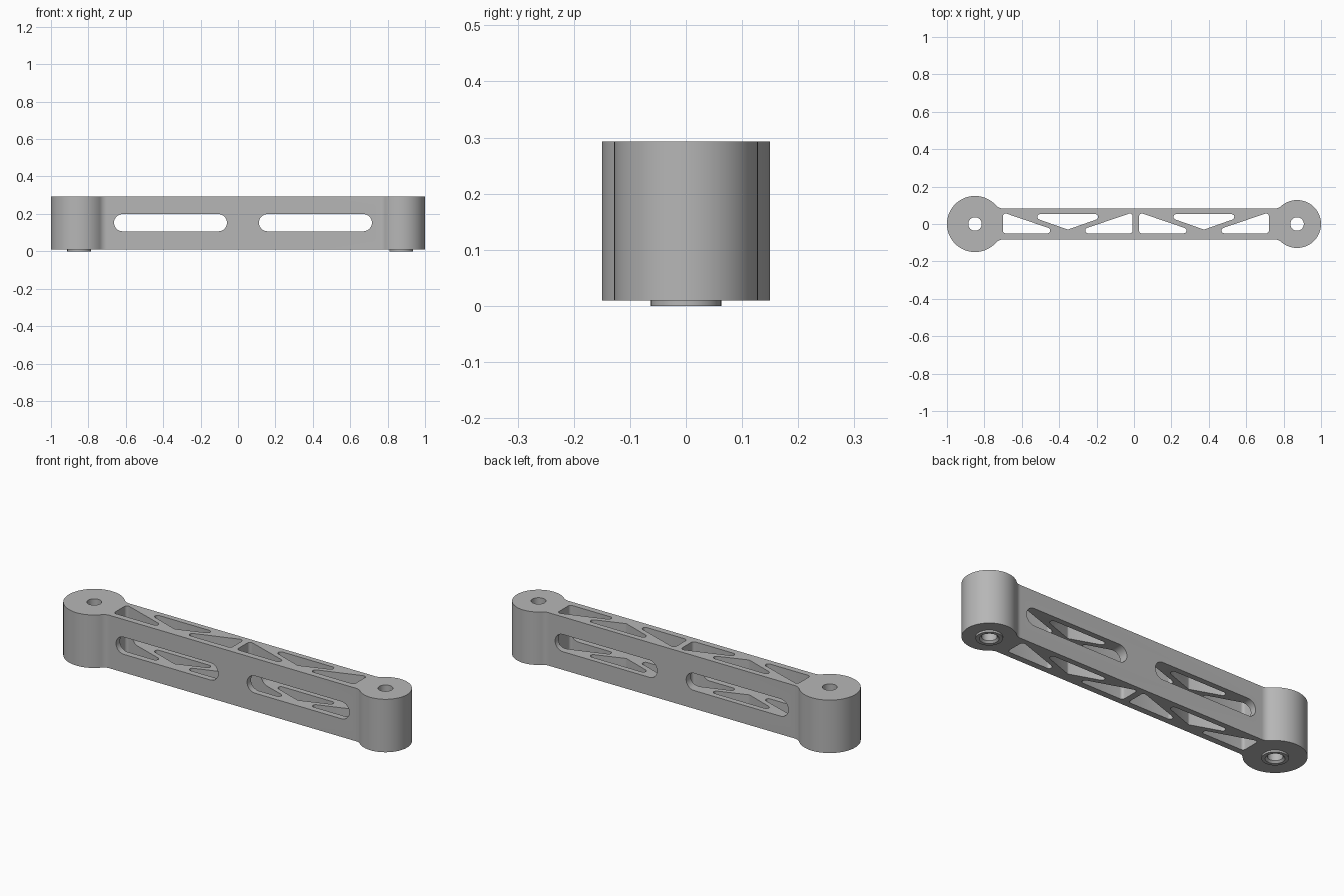
import bpy, bmesh
from math import pi, sin, cos, atan2, sqrt
from mathutils import Vector, Matrix

cube = bpy.data.objects.get("Cube")
if cube:
    bpy.data.objects.remove(cube, do_unlink=True)

BOTTOM, TOP = 0.01, 0.293
BAR = 0.083            # half width of the bar
FILLET = 0.05
LEFT_X, LEFT_R = -0.85, 0.15
RIGHT_X, RIGHT_R = 0.872, 0.128
HOLE_R, BOSS_R = 0.036, 0.063

metal = bpy.data.materials.new("machined grey")
metal.use_nodes = True
grey = (0.47, 0.47, 0.47, 1)
metal.diffuse_color = grey
metal.node_tree.nodes["Principled BSDF"].inputs["Base Color"].default_value = grey


def arc(cx, cy, r, a0, a1, n):
    return [Vector((cx + r * cos(a0 + (a1 - a0) * i / n),
                    cy + r * sin(a0 + (a1 - a0) * i / n))) for i in range(n + 1)]


def rounded(corners, r, n=6):
    """Round the corners of a counter-clockwise convex polygon."""
    pts = []
    for i, p in enumerate(corners):
        u = (p - corners[i - 1]).normalized()
        v = (corners[(i + 1) % len(corners)] - p).normalized()
        turn = atan2(u.x * v.y - u.y * v.x, u.dot(v))
        n0, n1 = Vector((u.y, -u.x)), Vector((v.y, -v.x))
        centre = p - (n0 + n1) * r / (1 + n0.dot(n1))
        a0 = atan2(n0.y, n0.x)
        pts += arc(centre.x, centre.y, r, a0, a0 + turn, n)
    return pts


def add_object(name, bm):
    bmesh.ops.recalc_face_normals(bm, faces=bm.faces)
    mesh = bpy.data.meshes.new(name)
    bm.to_mesh(mesh)
    bm.free()
    mesh.materials.append(metal)
    ob = bpy.data.objects.new(name, mesh)
    bpy.context.collection.objects.link(ob)
    return ob


def add_prism(bm, pts, z0, z1, matrix=Matrix()):
    face = bm.faces.new([bm.verts.new((p.x, p.y, z0)) for p in pts])
    ext = bmesh.ops.extrude_face_region(bm, geom=[face], use_keep_orig=True)
    verts = [g for g in ext["geom"] if isinstance(g, bmesh.types.BMVert)]
    bmesh.ops.translate(bm, verts=verts, vec=(0, 0, z1 - z0))
    bmesh.ops.transform(bm, verts=verts + list(face.verts), matrix=matrix)


def smooth(ob):
    bpy.ops.object.select_all(action="DESELECT")
    ob.select_set(True)
    bpy.context.view_layer.objects.active = ob
    bpy.ops.object.shade_smooth_by_angle(angle=0.5)


# Link body: two round ends blended into a straight bar
y = BAR + FILLET
dl = sqrt((LEFT_R + FILLET) ** 2 - y * y)
dr = sqrt((RIGHT_R + FILLET) ** 2 - y * y)
a, b = atan2(y, dl), atan2(y, dr)
half = arc(LEFT_X, 0, LEFT_R, pi, 2 * pi - a, 32)
half += arc(LEFT_X + dl, -y, FILLET, pi - a, pi / 2, 10)
half += arc(RIGHT_X - dr, -y, FILLET, pi / 2, b, 10)
half += arc(RIGHT_X, 0, RIGHT_R, b - pi, 0, 32)
outline = half + [Vector((p.x, -p.y)) for p in reversed(half[1:-1])]
bm = bmesh.new()
add_prism(bm, outline, BOTTOM, TOP)
body = add_object("link_body", bm)

# Vertical cutouts: bolt holes and triangular truss pockets
bm = bmesh.new()
for x in (LEFT_X, RIGHT_X):
    add_prism(bm, arc(x, 0, HOLE_R, 0, 2 * pi, 48)[:-1], -0.1, 0.4)
for x in (-0.354, 0.374):
    end = [Vector((0.347, -0.05)), Vector((0.347, 0.062)), Vector((0.018, -0.05))]
    other = [Vector((-p.x, p.y)) for p in reversed(end)]
    middle = [Vector((-0.235, 0.053)), Vector((0, -0.03)), Vector((0.235, 0.053))]
    for tri in (end, other, middle):
        add_prism(bm, rounded([p + Vector((x, 0)) for p in tri], 0.015), -0.1, 0.4)
truss_cutter = add_object("truss_cutter", bm)

# Long round-ended slots through the sides
bm = bmesh.new()
for x in (-0.361, 0.414):
    slot = arc(x + 0.256, 0.153, 0.046, -pi / 2, pi / 2, 16)
    slot += arc(x - 0.256, 0.153, 0.046, pi / 2, 3 * pi / 2, 16)
    add_prism(bm, slot, -0.3, 0.3, Matrix.Rotation(pi / 2, 4, "X"))
slot_cutter = add_object("slot_cutter", bm)

bpy.context.view_layer.objects.active = body
for cutter in (truss_cutter, slot_cutter):
    cutter.hide_render = True
    mod = body.modifiers.new(cutter.name, "BOOLEAN")
    mod.operation, mod.solver, mod.object = "DIFFERENCE", "EXACT", cutter
    bpy.ops.object.modifier_apply(modifier=mod.name)
    bpy.data.objects.remove(cutter, do_unlink=True)
smooth(body)

# Chamfered spacer rings under each end
for name, x in (("right_boss", LEFT_X), ("left_boss", RIGHT_X)):
    bm = bmesh.new()
    profile = [(BOSS_R, BOTTOM), (BOSS_R, 0), (0.046, 0), (HOLE_R, BOTTOM)]
    verts = [bm.verts.new((x + r, 0, z)) for r, z in profile]
    edges = [bm.edges.new(pair) for pair in zip(verts, verts[1:])]
    bmesh.ops.spin(bm, geom=verts + edges, cent=(x, 0, 0), axis=(0, 0, 1),
                   angle=2 * pi, steps=48)
    bmesh.ops.remove_doubles(bm, verts=bm.verts, dist=0.0001)
    smooth(add_object(name, bm))
